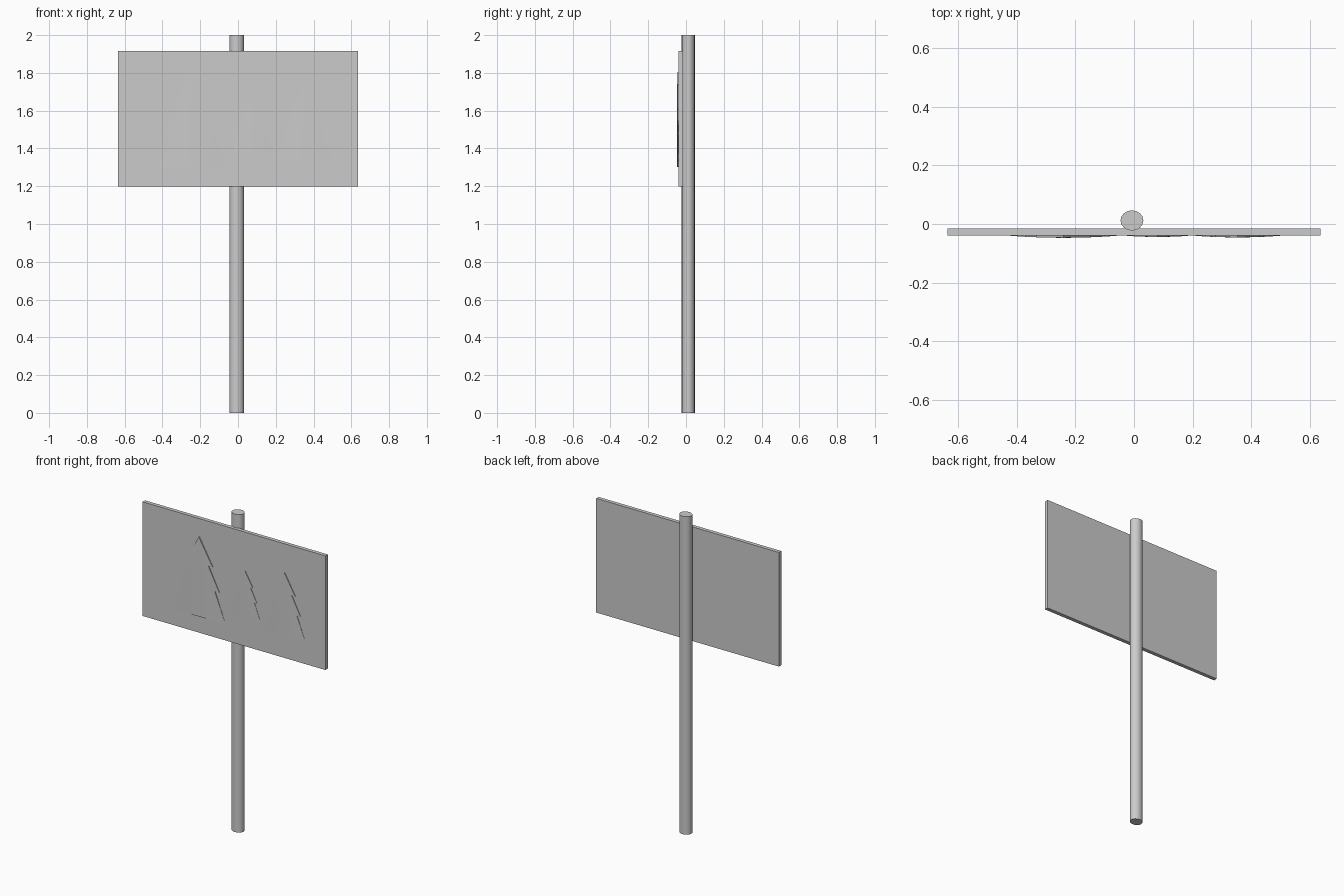
import bpy, bmesh

if "Cube" in bpy.data.objects:
    bpy.data.objects.remove(bpy.data.objects["Cube"])

BOARD_FRONT, BOARD_BACK = -0.040, -0.016


def make_object(name, bm):
    bmesh.ops.recalc_face_normals(bm, faces=bm.faces)
    mesh = bpy.data.meshes.new(name)
    bm.to_mesh(mesh)
    bm.free()
    ob = bpy.data.objects.new(name, mesh)
    bpy.context.collection.objects.link(ob)
    return ob


# Round post behind the board
bpy.ops.mesh.primitive_cylinder_add(vertices=16, radius=1, depth=2,
                                    end_fill_type='TRIFAN',
                                    location=(-0.007, 0.012, 1))
post = bpy.context.object
post.name = "post"
post.scale = (0.039, 0.0345, 1)
bpy.ops.object.transform_apply(location=False, rotation=False, scale=True)
bpy.ops.object.shade_smooth_by_angle()

# Flat rectangular board
bpy.ops.mesh.primitive_cube_add(size=1, location=(0, (BOARD_FRONT + BOARD_BACK) / 2, 1.557))
board = bpy.context.object
board.name = "board"
board.scale = (1.272, BOARD_BACK - BOARD_FRONT, 0.718)
bpy.ops.object.transform_apply(location=False, rotation=False, scale=True)

# Tree tiers: (top half width, top height, tip half width, notch half width, bottom height)
TIERS = [(0.0, 0.50, 0.094, 0.065, 0.335),
         (0.065, 0.335, 0.140, 0.110, 0.185),
         (0.110, 0.185, 0.180, 0.125, 0.0)]


def tree(name, cx, base, s):
    """Relief tree with stepped outline and gently domed front."""
    bm = bmesh.new()

    def vert(x, z):
        dome = 0.007 * s * (1 - (x / 0.185) ** 2)
        return bm.verts.new((cx + x * s, BOARD_FRONT - dome, base + z * s))

    steps = (-1, -0.5, 0, 0.5, 1)
    for top, z1, tip, notch, z0 in TIERS:
        upper = [vert(top * f, z1) for f in steps]
        lower = [vert(notch * f, z0) for f in steps]
        for i in range(4):
            bm.faces.new((upper[i], lower[i], lower[i + 1], upper[i + 1]))
        bm.faces.new((upper[0], vert(-tip, z0), lower[0]))
        bm.faces.new((upper[4], lower[4], vert(tip, z0)))
    bmesh.ops.remove_doubles(bm, verts=bm.verts, dist=1e-5)

    # Side walls sunk slightly into the board
    edges = [e for e in bm.edges if e.is_boundary]
    ret = bmesh.ops.extrude_edge_only(bm, edges=edges)
    for v in ret["geom"]:
        if isinstance(v, bmesh.types.BMVert):
            v.co.y = BOARD_FRONT + 0.004
    bmesh.ops.holes_fill(bm, edges=[e for e in bm.edges if e.is_boundary], sides=0)
    ob = make_object(name, bm)
    bpy.ops.object.select_all(action='DESELECT')
    ob.select_set(True)
    bpy.context.view_layer.objects.active = ob
    bpy.ops.object.shade_smooth_by_angle()


tree("large_tree", -0.24, 1.303, 1.0)
tree("small_tree", 0.08, 1.382, 0.58)
tree("medium_tree", 0.353, 1.338, 0.80)
